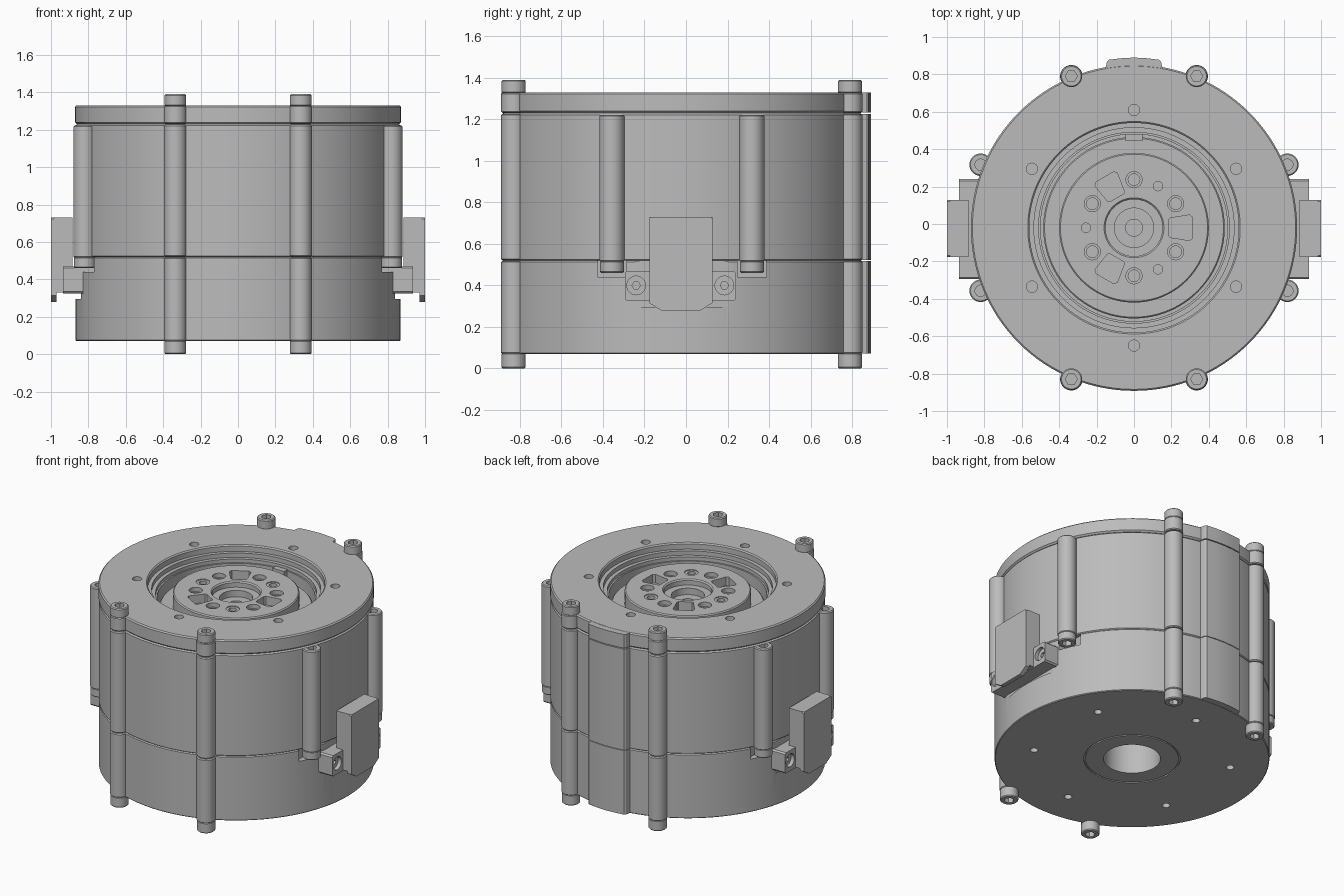
import bpy, bmesh
from math import sin, cos, pi, radians

cube = bpy.data.objects.get("Cube")
if cube:
    bpy.data.objects.remove(cube, do_unlink=True)

CY = -0.02          # axis of the round body
metal = bpy.data.materials.new("machined_grey")
metal.use_nodes = True
GREY = (0.5, 0.5, 0.5, 1)
metal.diffuse_color = GREY
metal.node_tree.nodes["Principled BSDF"].inputs["Base Color"].default_value = GREY


def finish(name, bm):
    bmesh.ops.remove_doubles(bm, verts=bm.verts, dist=1e-5)
    bmesh.ops.recalc_face_normals(bm, faces=bm.faces)
    mesh = bpy.data.meshes.new(name)
    bm.to_mesh(mesh)
    bm.free()
    mesh.materials.append(metal)
    ob = bpy.data.objects.new(name, mesh)
    bpy.context.scene.collection.objects.link(ob)
    return ob


def lathe(name, profile, x=0, y=CY, n=128):
    """Spin a closed (radius, z) loop about a vertical axis."""
    bm = bmesh.new()
    rings = [[bm.verts.new((x + r * cos(2 * pi * i / n), y + r * sin(2 * pi * i / n), z))
              for i in range(n)] for r, z in profile]
    for k in range(len(rings)):
        if profile[k][0] == 0 and profile[k - 1][0] == 0:
            continue
        a, b = rings[k - 1], rings[k]
        for i in range(n):
            j = (i + 1) % n
            bm.faces.new((a[i], a[j], b[j], b[i]))
    return finish(name, bm)


def add_prism(bm, pts, lo, hi, along_x=False):
    """Extrude an outline along z, or a (y, z) outline along x."""
    def place(p, h):
        return (h, p[0], p[1]) if along_x else (p[0], p[1], h)
    a = [bm.verts.new(place(p, lo)) for p in pts]
    b = [bm.verts.new(place(p, hi)) for p in pts]
    bm.faces.new(a)
    bm.faces.new(b)
    for i in range(len(pts)):
        j = (i + 1) % len(pts)
        bm.faces.new((a[i], a[j], b[j], b[i]))


def prism(name, pts, lo, hi, along_x=False):
    bm = bmesh.new()
    add_prism(bm, pts, lo, hi, along_x)
    return finish(name, bm)


def circle(x, y, r, n=32):
    return [(x + r * cos(2 * pi * i / n), y + r * sin(2 * pi * i / n)) for i in range(n)]


def rect(a0, a1, b0, b1):
    return [(a0, b0), (a1, b0), (a1, b1), (a0, b1)]


def polar(r, deg):
    return r * cos(radians(deg)), CY + r * sin(radians(deg))


def cut(ob, outlines, lo, hi, along_x=False):
    """Subtract a set of separate prisms."""
    bm = bmesh.new()
    for pts in outlines:
        add_prism(bm, pts, lo, hi, along_x)
    cutter = finish("cutter", bm)
    cutter.hide_render = True
    mod = ob.modifiers.new("cut", 'BOOLEAN')
    mod.operation = 'DIFFERENCE'
    mod.solver = 'EXACT'
    mod.object = cutter
    bpy.context.view_layer.objects.active = ob
    bpy.ops.object.modifier_apply(modifier=mod.name)
    bpy.data.objects.remove(cutter, do_unlink=True)


def post(name, x, y, z0, z1, r, bevel=0.006):
    return lathe(name, [(0, z0), (r - bevel, z0), (r, z0 + bevel), (r, z1 - bevel),
                        (r - bevel, z1), (0, z1)], x, y, 40)


def bolt(name, x, y, z0, z1, up):
    """Cap screw head with a hexagonal socket on its outer end."""
    ob = post(name, x, y, z0, z1, 0.058)
    lo, hi = (z1 - 0.035, z1 + 0.02) if up else (z0 - 0.02, z0 + 0.035)
    cut(ob, [circle(x, y, 0.032, 6)], lo, hi)


# Lower housing with central bore and screw holes
base = lathe("base_housing", [
    (0.18, 0.07), (0.295, 0.07), (0.295, 0.078), (0.305, 0.078), (0.305, 0.07),
    (0.865, 0.07), (0.87, 0.075), (0.87, 0.514), (0.863, 0.52), (0.18, 0.52)])
ring_holes = [circle(*polar(0.63, 30 + 60 * k), 0.03) for k in range(6)]
cut(base, [circle(*polar(0.63, 30 + 60 * k), 0.025) for k in range(6)], 0.0, 0.13)
side_lugs = [(s * 0.82, CY + t * 0.337) for s in (-1, 1) for t in (-1, 1)]
cut(base, [rect(x - 0.07, x + 0.1, y - 0.07, y + 0.07) if x > 0 else
           rect(x - 0.1, x + 0.07, y - 0.07, y + 0.07) for x, y in side_lugs], 0.44, 0.6)
cut(base, [rect(-1, -0.84, -0.27, 0.23), rect(0.84, 1, -0.27, 0.23)], 0.295, 0.6)

# Upper housing with the cavity for the output hub
lathe("upper_housing", [
    (0, 0.52), (0.863, 0.52), (0.87, 0.526), (0.87, 1.222), (0.86, 1.23),
    (0.50, 1.23), (0.50, 1.10), (0, 1.10)])

# Top cover ring with stepped opening
cover = lathe("top_cover", [
    (0.51, 1.23), (0.862, 1.23), (0.872, 1.24), (0.872, 1.322), (0.864, 1.33),
    (0.568, 1.33), (0.56, 1.322), (0.56, 1.285), (0.535, 1.285), (0.535, 1.255), (0.51, 1.255)])
cut(cover, ring_holes, 1.28, 1.4)

# Output hub: flange, raised face, stepped centre
hub = lathe("output_hub", [
    (0, 1.10), (0.485, 1.10), (0.485, 1.165), (0.478, 1.172), (0.40, 1.172),
    (0.40, 1.258), (0.393, 1.265), (0.16, 1.265), (0.152, 1.257), (0.152, 1.225),
    (0.105, 1.225), (0.105, 1.18), (0.045, 1.18), (0.045, 1.12), (0, 1.12)])
bolt_angles = [a for a in range(0, 360, 30) if a % 120]
cut(hub, [circle(*polar(0.257, a), 0.043) for a in bolt_angles], 1.205, 1.3)
pockets = []
for a in (0, 120, 240):
    spread = [(0.19, -13), (0.2, -15), (0.305, -13), (0.318, -10)]
    pockets.append([polar(r, a + d) for r, d in spread] +
                   [polar(r, a - d) for r, d in reversed(spread)])
cut(hub, pockets, 1.205, 1.3)
for a in bolt_angles:
    pin = a % 120 == 60
    inner, top = (0.025, 1.26) if pin else (0.031, 1.235)
    lathe("pin_bushing" if pin else "hole_step", [
        (inner, 1.2), (0.043, 1.2), (0.043, top), (inner, top)], *polar(0.257, a), n=32)
prism("index_key", rect(-0.045, 0.045, 0.445, 0.482), 1.15, 1.24)

# Outer bolt columns and rear rib, split at the housing seams
sections = [("base", 0.071, 0.518), ("upper", 0.522, 1.227), ("cover", 1.233, 1.329)]
half = [(0.165, 0.80), (0.15, 0.84), (0.145, 0.868), (0.135, 0.878), (0.07, 0.886)]
rib = half + [(0, 0.89)] + [(-x, y) for x, y in reversed(half)]
for part, z0, z1 in sections:
    prism(part + "_rear_rib", rib, z0, z1)
    for x in (-0.335, 0.335):
        for y in (CY - 0.81, CY + 0.81):
            post(part + "_bolt_column", x, y, z0, z1, 0.06)
for x in (-0.335, 0.335):
    for y in (CY - 0.81, CY + 0.81):
        bolt("bottom_bolt", x, y, 0, 0.075, False)
        bolt("top_bolt", x, y, 1.325, 1.39, True)

# Side columns with screws underneath
for x, y in side_lugs:
    column = post("side_column", x, y, 0.515, 1.222, 0.06)
    cut(column, [circle(x, y, 0.03)], 1.17, 1.3)
    bolt("side_screw", x, y, 0.46, 0.52, False)

# Side connectors: bracket with screw ears, box and cover lip
for s in (-1, 1):
    def span(a, b):
        return sorted((s * a, s * b))
    bracket = prism("connector_bracket", [
        (-0.295, 0.335), (-0.285, 0.325), (0.23, 0.325), (0.24, 0.335), (0.24, 0.46),
        (0.23, 0.47), (-0.285, 0.47), (-0.295, 0.46)], *span(0.83, 0.935), True)
    ears = (-0.24, 0.185)
    cut(bracket, [circle(y, 0.4, 0.045) for y in ears], *span(0.91, 1.0), True)
    cut(bracket, [circle(y, 0.4, 0.02, 6) for y in ears], *span(0.87, 1.0), True)
    prism("connector_box", rect(-0.177, 0.127, 0.33, 0.73), *span(0.885, 0.985), True)
    prism("connector_cover", [
        (-0.177, 0.722), (-0.169, 0.73), (0.119, 0.73), (0.127, 0.722), (0.127, 0.315),
        (0.11, 0.305), (0.07, 0.28), (-0.12, 0.28), (-0.16, 0.305), (-0.177, 0.315)],
        *span(0.97, 1.0), True)

# Smooth round walls, keep edges sharp
for ob in bpy.context.scene.objects:
    ob.select_set(ob.type == 'MESH')
bpy.context.view_layer.objects.active = base
bpy.ops.object.shade_smooth_by_angle(angle=radians(30))
